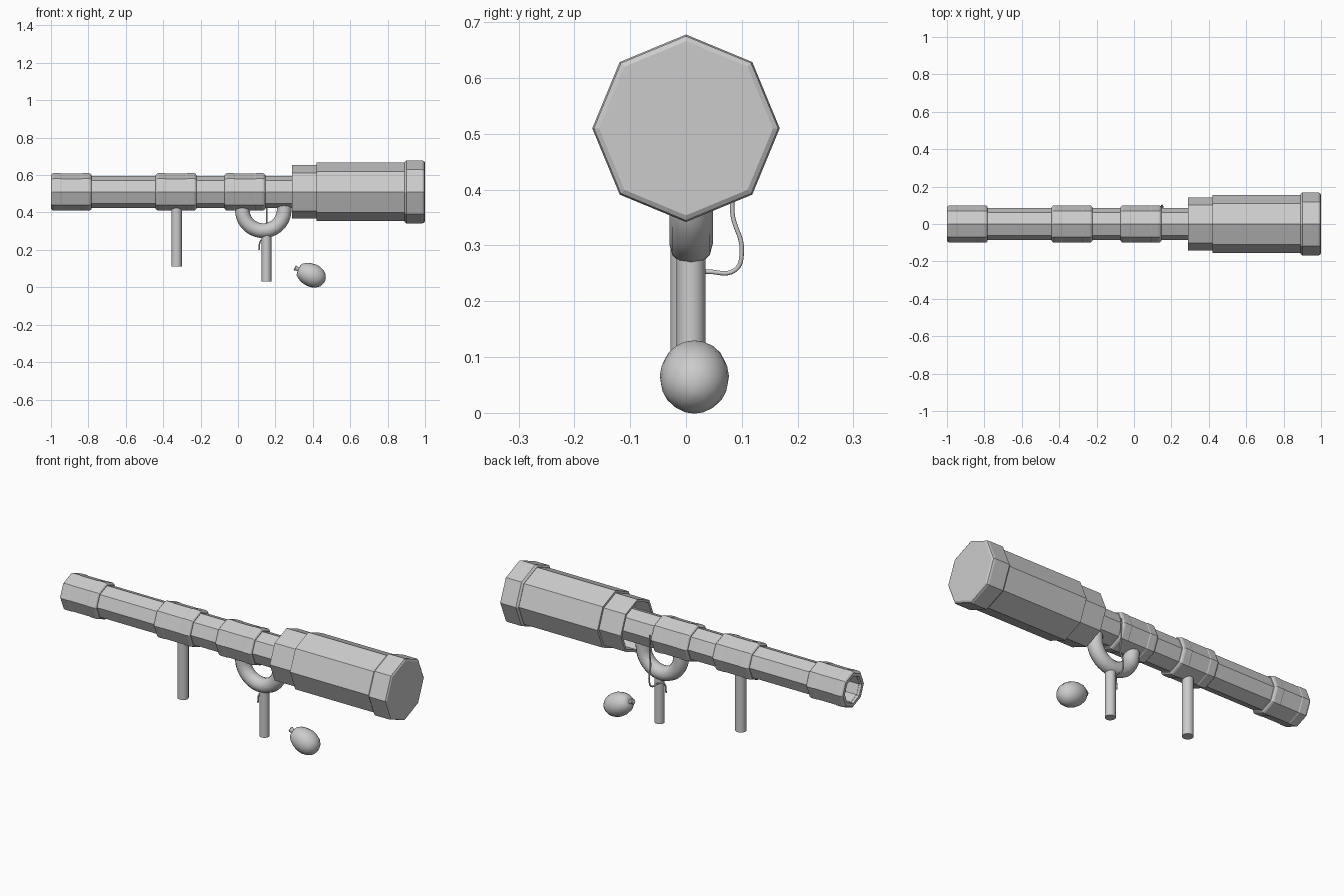
import bpy, bmesh, math
from mathutils import Matrix, Vector

if "Cube" in bpy.data.objects:
    bpy.data.objects.remove(bpy.data.objects["Cube"])

AXIS_Z = 0.51


def lathe(name, profile, sides, origin, direction=(1, 0, 0), ring=False, smooth=None):
    """Revolve (distance, radius) points around an axis; ring joins last to first."""
    d = Vector(direction).normalized()
    u = Vector((0, 1, 0))
    w = d.cross(u)
    o = Vector(origin)
    bm = bmesh.new()
    rows = []
    for t, r in profile:
        rows.append([bm.verts.new(o + d * t + (u * math.cos(a) + w * math.sin(a)) * r)
                     for a in (2 * math.pi * i / sides for i in range(sides))])
    pairs = list(zip(rows, rows[1:])) + ([(rows[-1], rows[0])] if ring else [])
    for a, b in pairs:
        for i in range(sides):
            j = (i + 1) % sides
            bm.faces.new((a[i], a[j], b[j], b[i]))
    if not ring:
        bm.faces.new(rows[0])
        bm.faces.new(rows[-1])
    bmesh.ops.recalc_face_normals(bm, faces=bm.faces)
    me = bpy.data.meshes.new(name)
    bm.to_mesh(me)
    bm.free()
    ob = bpy.data.objects.new(name, me)
    bpy.context.collection.objects.link(ob)
    if smooth:
        bpy.ops.object.select_all(action='DESELECT')
        bpy.context.view_layer.objects.active = ob
        ob.select_set(True)
        bpy.ops.object.shade_smooth_by_angle(angle=math.radians(smooth))
    return ob


def tube(name, pts, radius, kind='BEZIER'):
    """Round cord or pipe along a smooth path."""
    cu = bpy.data.curves.new(name, 'CURVE')
    cu.dimensions = '3D'
    cu.bevel_depth = radius
    cu.bevel_resolution = 4
    cu.resolution_u = 8
    cu.use_fill_caps = True
    sp = cu.splines.new('BEZIER')
    sp.bezier_points.add(len(pts) - 1)
    for p, co in zip(sp.bezier_points, pts):
        p.co = co
        p.handle_left_type = p.handle_right_type = 'AUTO'
    ob = bpy.data.objects.new(name, cu)
    bpy.context.collection.objects.link(ob)
    return ob


centre = (0, 0, AXIS_Z)

# Hollow thin pipe
lathe("thin_pipe", [(-0.985, 0.086), (0.42, 0.086), (0.42, 0.07), (-0.985, 0.07)],
      8, centre, ring=True)

# Three rounded sleeves around the pipe
for name, x in (("end_sleeve", -1.0), ("middle_sleeve", -0.44), ("front_sleeve", -0.072)):
    prof = [(0, 0.072), (0, 0.09), (0.006, 0.097), (0.014, 0.1), (0.05, 0.1), (0.055, 0.098),
            (0.163, 0.098), (0.168, 0.1), (0.204, 0.1), (0.212, 0.097), (0.218, 0.09), (0.218, 0.072)]
    lathe(name, prof, 8, (x, 0, AXIS_Z), ring=True)

# Octagonal barrel: open collar, body and chamfered cap
lathe("barrel_collar", [(0.29, 0.143), (0.43, 0.143), (0.43, 0.13), (0.29, 0.13)],
      8, centre, ring=True)
lathe("barrel_body", [(0.42, 0.156), (0.9, 0.156)], 8, centre)
lathe("barrel_cap", [(0.89, 0.158), (0.9, 0.168), (0.985, 0.168), (0.995, 0.165), (1.0, 0.156)],
      8, centre)

# Two grip posts
lathe("rear_post", [(0.112, 0.028), (0.44, 0.028)], 16, (-0.328, 0, 0), (0, 0, 1), smooth=40)
lathe("front_post", [(0.032, 0.026), (0.29, 0.026)], 16, (0.152, 0.009, 0), (0, 0, 1), smooth=40)

# U-shaped bracket
arc = [(0.135 + 0.112 * math.cos(a), 0.009, 0.415 + 0.112 * math.sin(a))
       for a in (math.pi + math.pi * i / 8 for i in range(9))]
tube("u_bracket", [(0.023, 0.009, 0.45)] + arc + [(0.247, 0.009, 0.45)], 0.039)

# Cord hanging from the sleeve and hooked round the front post
tube("cord", [(0.154, 0.09, 0.53), (0.154, 0.09, 0.43), (0.154, 0.083, 0.36), (0.15, 0.1, 0.29),
              (0.145, 0.088, 0.256), (0.14, 0.035, 0.253), (0.122, 0.015, 0.25), (0.112, 0.009, 0.2)], 0.004)

# Pod with a short stem
axis = (0.9, 0, -0.4)
pod = [(0, 0.018), (0.003, 0.032), (0.02, 0.046), (0.045, 0.057), (0.075, 0.062), (0.1, 0.06),
       (0.125, 0.051), (0.143, 0.036), (0.152, 0.018), (0.155, 0.004)]
lathe("pod_body", pod, 20, (0.323, 0.015, 0.096), axis, smooth=60)
lathe("pod_stem", [(-0.022, 0.013), (-0.019, 0.015), (-0.008, 0.011), (0.01, 0.011)],
      12, (0.323, 0.015, 0.096), axis, smooth=40)
